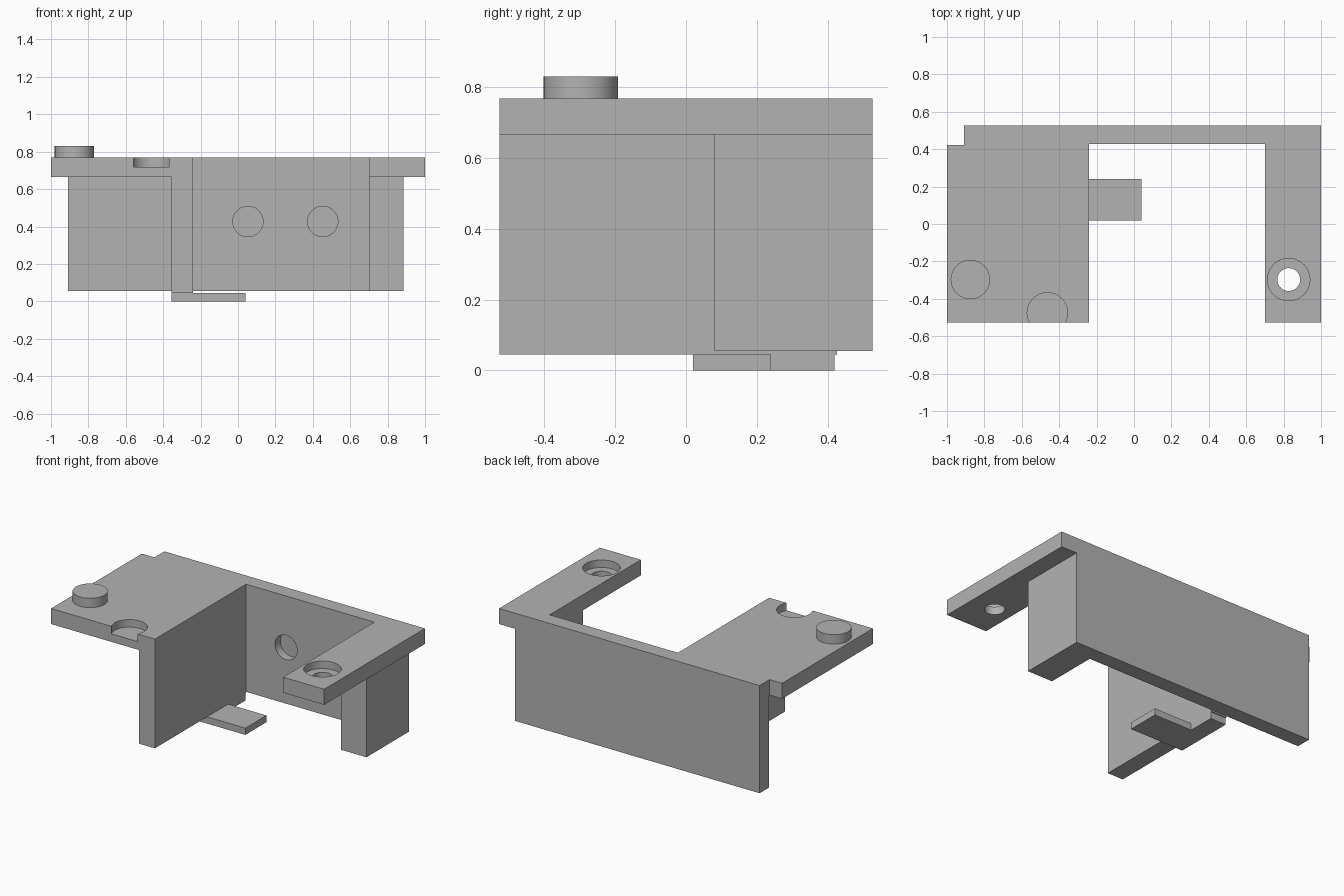
import bpy
import bmesh
from math import radians

if "Cube" in bpy.data.objects:
    bpy.data.objects.remove(bpy.data.objects["Cube"], do_unlink=True)

# One plain grey material
grey = bpy.data.materials.new("plain grey")
grey.use_nodes = True
colour = (0.45, 0.45, 0.45, 1)
grey.diffuse_color = colour
grey.node_tree.nodes["Principled BSDF"].inputs["Base Color"].default_value = colour

# Shared levels
FRONT, BACK, WALL_IN = -0.527, 0.527, 0.427
TOP, DECK, BASE, FOOT = 0.768, 0.665, 0.055, 0.045
JOIN = 0.71      # lower parts run up into the deck to here
OVER = 0.1       # cutter overshoot


def prism(name, outline, z0, z1):
    """Extrude an outline in x, y between two heights."""
    bm = bmesh.new()
    face = bm.faces.new([bm.verts.new((x, y, z0)) for x, y in outline])
    out = bmesh.ops.extrude_face_region(bm, geom=[face])
    moved = [v for v in out["geom"] if isinstance(v, bmesh.types.BMVert)]
    bmesh.ops.translate(bm, verts=moved, vec=(0, 0, z1 - z0))
    bmesh.ops.recalc_face_normals(bm, faces=bm.faces)
    mesh = bpy.data.meshes.new(name)
    bm.to_mesh(mesh)
    bm.free()
    mesh.materials.append(grey)
    obj = bpy.data.objects.new(name, mesh)
    bpy.context.collection.objects.link(obj)
    return obj


def box(name, x0, x1, y0, y1, z0, z1):
    return prism(name, [(x0, y0), (x1, y0), (x1, y1), (x0, y1)], z0, z1)


def disc(name, radius, depth, location, rotation=(0, 0, 0)):
    bpy.ops.mesh.primitive_cylinder_add(vertices=64, radius=radius, depth=depth,
                                        location=location, rotation=rotation)
    obj = bpy.context.object
    obj.name = name
    obj.data.materials.append(grey)
    return obj


def combine(target, tool, operation):
    tool.hide_render = True
    bpy.context.view_layer.objects.active = target
    mod = target.modifiers.new(tool.name, "BOOLEAN")
    mod.operation, mod.solver, mod.object = operation, "EXACT", tool
    bpy.ops.object.modifier_apply(modifier=mod.name)
    bpy.data.objects.remove(tool, do_unlink=True)


# Top deck: wide right slab, rear bridge, narrow left arm, notched corner
bracket = prism("bracket_body", [
    (-1, FRONT), (-0.24, FRONT), (-0.24, WALL_IN), (0.7, WALL_IN),
    (0.7, FRONT), (1, FRONT), (1, BACK), (-0.908, BACK),
    (-0.908, 0.423), (-1, 0.423)], DECK, TOP)

# Solid parts below and above the deck
solids = [
    box("back_wall", -0.908, 0.885, WALL_IN, BACK, BASE, JOIN),
    box("divider_wall", -0.355, -0.24, FRONT, WALL_IN, FOOT, JOIN),
    box("left_leg", 0.7, 0.885, 0.08, WALL_IN + 0.05, BASE, JOIN),
    prism("foot_tab", [(-0.355, 0.02), (0.04, 0.02), (0.04, 0.24),
                       (-0.24, 0.24), (-0.24, 0.42), (-0.355, 0.42)], 0, FOOT),
    disc("round_peg", 0.105, 0.1, (-0.875, -0.297, 0.78)),
]
for part in solids:
    combine(bracket, part, "UNION")

# Recesses and holes
POCKET = TOP - 0.05 + OVER / 2
cutters = [
    disc("edge_pocket", 0.108, OVER, (-0.463, -0.475, POCKET)),
    disc("arm_pocket", 0.113, OVER, (0.827, -0.297, POCKET)),
    disc("arm_hole", 0.061, 0.5, (0.827, -0.297, TOP)),
]
for x in (0.053, 0.453):
    cutters.append(disc("wall_hole", 0.081, OVER, (x, WALL_IN + 0.055 - OVER / 2, 0.427),
                        (radians(90), 0, 0)))
for cutter in cutters:
    combine(bracket, cutter, "DIFFERENCE")

# Merge coplanar faces left by the joins
bm = bmesh.new()
bm.from_mesh(bracket.data)
bmesh.ops.remove_doubles(bm, verts=bm.verts, dist=0.0001)
bmesh.ops.dissolve_limit(bm, angle_limit=radians(1), verts=bm.verts, edges=bm.edges)
for face in bm.faces:
    face.material_index = 0
bm.to_mesh(bracket.data)
bm.free()

bpy.ops.object.select_all(action="DESELECT")
bracket.select_set(True)
bpy.context.view_layer.objects.active = bracket
bpy.ops.object.shade_smooth_by_angle(angle=radians(30))
